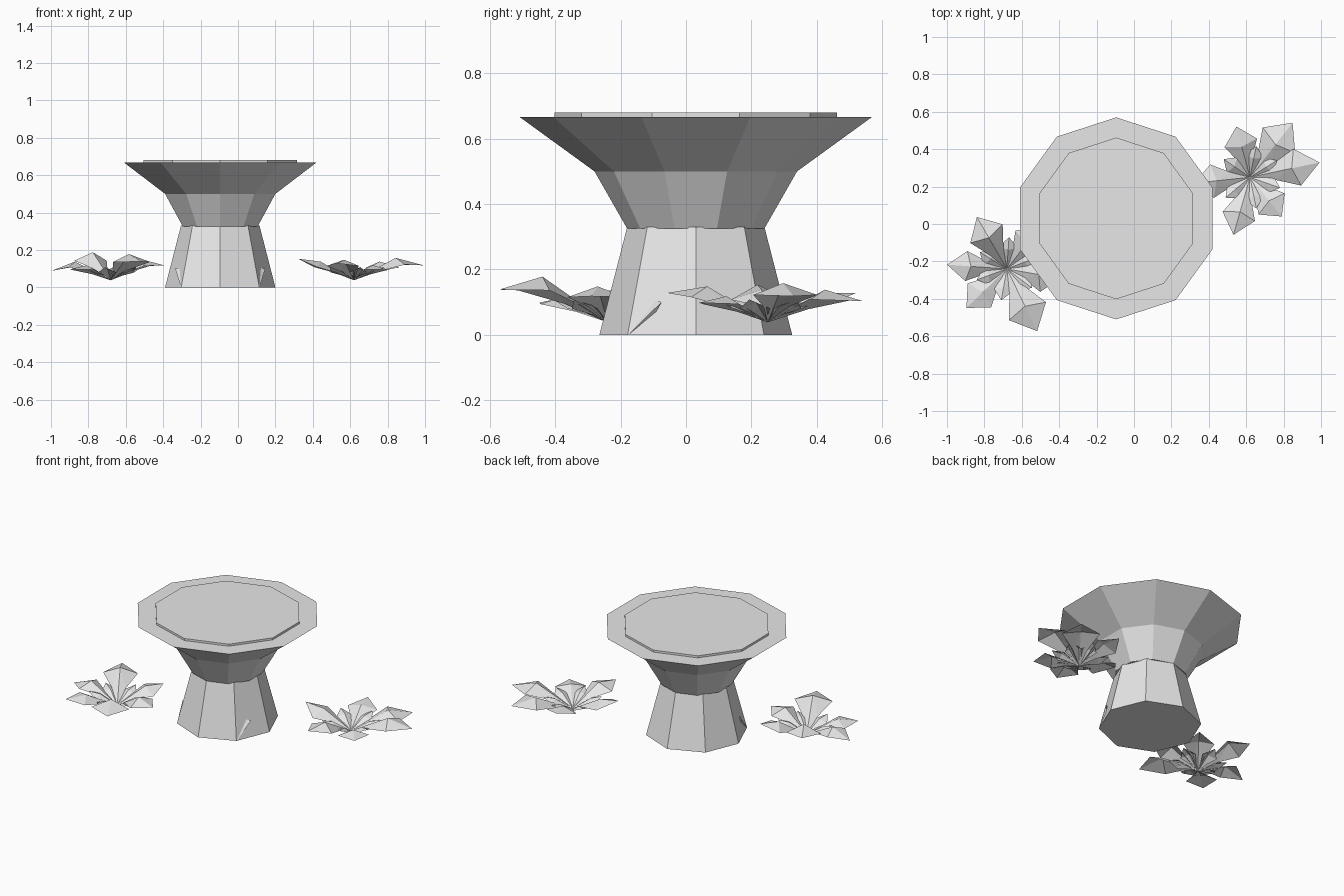
import bpy, bmesh
from math import sin, cos, radians, tau
from mathutils import Vector

cube = bpy.data.objects.get("Cube")
if cube:
    bpy.data.objects.remove(cube, do_unlink=True)

stone = bpy.data.materials.new("pale_grey")
stone.use_nodes = True
GREY = (0.8, 0.8, 0.8, 1)
stone.diffuse_color = GREY
stone.node_tree.nodes["Principled BSDF"].inputs["Base Color"].default_value = GREY

AXIS = Vector((-0.095, 0.03, 0))


def finish(name, bm, location):
    """Turn a bmesh into a flat shaded object."""
    mesh = bpy.data.meshes.new(name)
    bm.to_mesh(mesh)
    bm.free()
    mesh.materials.append(stone)
    obj = bpy.data.objects.new(name, mesh)
    obj.location = location
    bpy.context.collection.objects.link(obj)
    return obj


def ring_stack(name, sides, phase, profile):
    """Faceted solid of revolution from (radius, height) pairs."""
    bm = bmesh.new()
    rings = []
    for r, z in profile:
        angles = [phase + tau * i / sides for i in range(sides)]
        rings.append([bm.verts.new((r * cos(a), r * sin(a), z)) for a in angles])
    for low, high in zip(rings, rings[1:]):
        for i in range(sides):
            j = (i + 1) % sides
            bm.faces.new((low[i], low[j], high[j], high[i]))
    bm.faces.new(rings[0][::-1])
    bm.faces.new(rings[-1])
    return finish(name, bm, AXIS)


def add_petal(bm, angle, length, width, ridge, tip):
    """Creased leaf: narrow root, wide shoulders, raised ridge, pointed tip."""
    a = radians(angle)
    out, side = Vector((cos(a), sin(a), 0)), Vector((-sin(a), cos(a), 0))

    def point(along, across, z):
        return bm.verts.new(out * along * length + side * across * width + Vector((0, 0, z)))

    root = point(0, 0, 0)
    crest = point(0.6, 0, ridge)
    end = point(1, 0, tip)
    for s in (1, -1):
        waist = point(0.33, s * 0.4, ridge * 0.4)
        shoulder = point(0.68, s, ridge * 0.7)
        for tri in ((root, waist, crest), (waist, shoulder, crest), (shoulder, end, crest)):
            bm.faces.new(tri if s < 0 else tri[::-1])


def flower(name, center, petals):
    """Open rosette with small upright petals between the large ones."""
    bm = bmesh.new()
    for petal in petals:
        add_petal(bm, *petal)
    for i, petal in enumerate(petals):
        following = petals[(i + 1) % len(petals)][0]
        gap = (following - petal[0]) % 360
        add_petal(bm, petal[0] + gap / 2, 0.17, 0.05, 0.06, 0.07)
    return finish(name, bm, center)


def sliver(name, face_angle, mirror):
    """Thin leaf tip showing through a pedestal face."""
    a = radians(face_angle)
    out, side = Vector((cos(a), sin(a), 0)), Vector((-sin(a), cos(a), 0)) * mirror
    bm = bmesh.new()

    def point(across, z, lift):
        apothem = (0.295 - 0.26 * z) * cos(tau / 16)
        return bm.verts.new(side * across + out * (apothem + lift) + Vector((0, 0, z)))

    foot, top = point(-0.11, 0, 0), point(-0.03, 0.105, 0)
    peak, low = point(-0.005, 0.1, 0.014), point(-0.04, 0.05, -0.01)
    for tri in ((foot, peak, top), (foot, low, peak), (low, top, peak)):
        bm.faces.new(tri)
    bmesh.ops.recalc_face_normals(bm, faces=bm.faces)
    return finish(name, bm, AXIS)


# Octagonal foot, flared ten-sided bowl and its raised lid
ring_stack("pedestal", 8, 0, [(0.295, 0), (0.21, 0.33)])
ring_stack("bowl", 10, tau / 20, [(0.21, 0.325), (0.31, 0.5), (0.54, 0.667)])
ring_stack("top_disc", 10, tau / 20, [(0.432, 0.66), (0.432, 0.68)])

# Leaf tips on the foot
sliver("left_leaf_tip", -22.5, 1)
sliver("right_leaf_tip", -157.5, -1)

# Flowers: angle, length, half width, ridge height, tip height
flower("left_flower", (0.62, 0.25, 0.038), [
    (12, 0.38, 0.10, 0.12, 0.08),
    (52, 0.37, 0.11, 0.10, 0.065),
    (105, 0.28, 0.09, 0.09, 0.09),
    (186, 0.30, 0.09, 0.10, 0.115),
    (254, 0.32, 0.09, 0.11, 0.09),
    (309, 0.27, 0.09, 0.08, 0.06),
])
flower("right_flower", (-0.68, -0.24, 0.038), [
    (52, 0.28, 0.09, 0.10, 0.10),
    (120, 0.32, 0.10, 0.15, 0.12),
    (176, 0.32, 0.08, 0.10, 0.05),
    (224, 0.30, 0.09, 0.08, 0.06),
    (296, 0.37, 0.11, 0.14, 0.10),
    (350, 0.29, 0.09, 0.11, 0.08),
])
